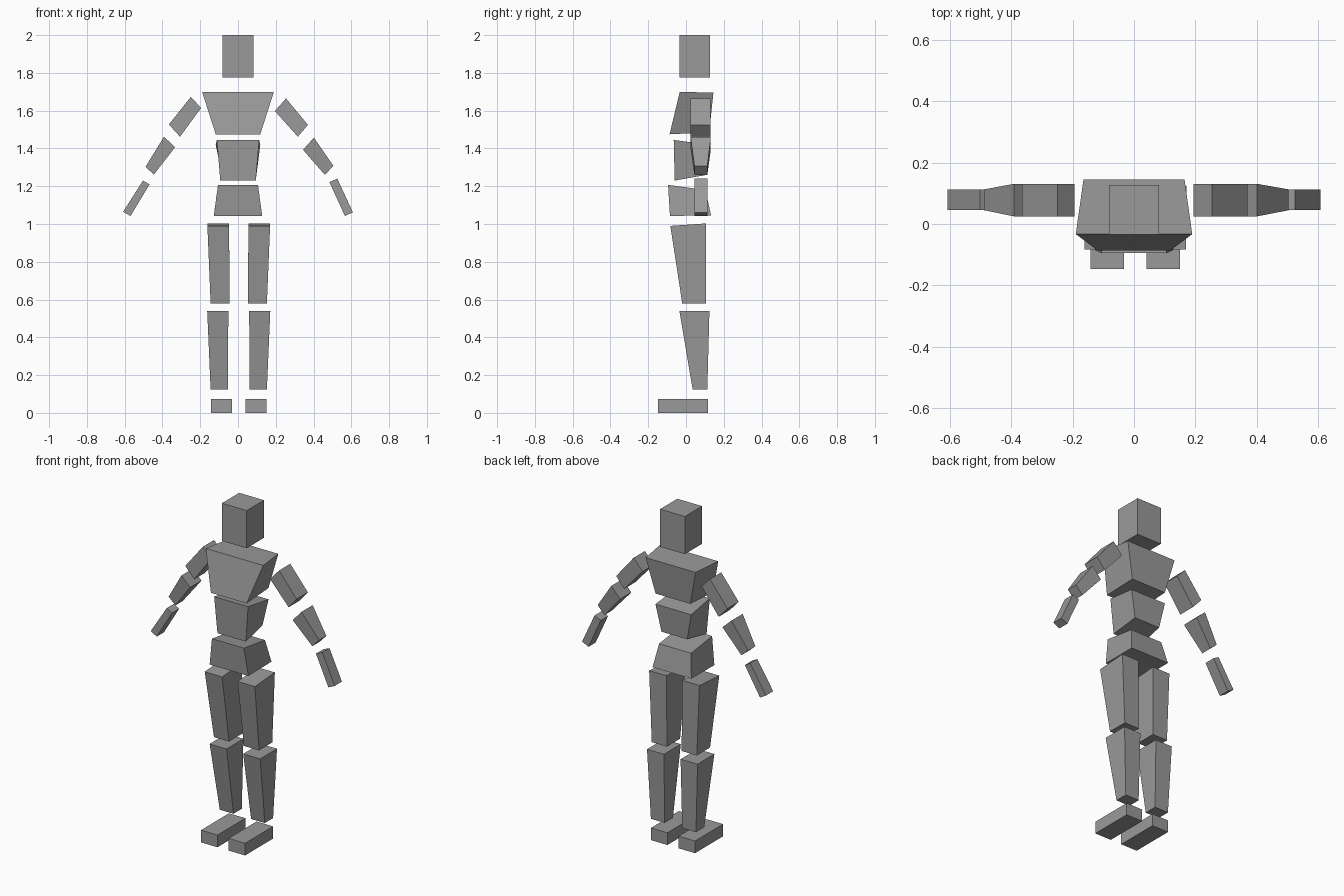
import bpy
import bmesh

if "Cube" in bpy.data.objects:
    bpy.data.objects.remove(bpy.data.objects["Cube"])

grey = bpy.data.materials.new("mid grey")
grey.diffuse_color = (0.32, 0.32, 0.32, 1)
grey.use_nodes = True
grey.node_tree.nodes["Principled BSDF"].inputs["Base Color"].default_value = grey.diffuse_color


def hexahedron(name, ring_a, ring_b):
    """Six-sided block joining two four-point rings."""
    bm = bmesh.new()
    a = [bm.verts.new(p) for p in ring_a]
    b = [bm.verts.new(p) for p in ring_b]
    bm.faces.new(a)
    bm.faces.new(b)
    for i in range(4):
        j = (i + 1) % 4
        bm.faces.new((a[i], a[j], b[j], b[i]))
    bmesh.ops.recalc_face_normals(bm, faces=bm.faces)
    mesh = bpy.data.meshes.new(name)
    bm.to_mesh(mesh)
    bm.free()
    mesh.materials.append(grey)
    obj = bpy.data.objects.new(name, mesh)
    bpy.context.collection.objects.link(obj)
    return obj


def ring(cx, front, back):
    """Front and back edges, each given as (half width, y, z)."""
    (wf, yf, zf), (wb, yb, zb) = front, back
    return [(cx - wf, yf, zf), (cx + wf, yf, zf), (cx + wb, yb, zb), (cx - wb, yb, zb)]


# Head and torso: bottom front, bottom back, top front, top back
torso = {
    "head": ((.082, -.035, 1.775), (.082, .128, 1.775), (.082, -.035, 2.0), (.082, .128, 2.0)),
    "chest": ((.118, -.087, 1.475), (.115, .123, 1.485), (.19, -.033, 1.70), (.165, .145, 1.695)),
    "abdomen": ((.094, -.06, 1.23), (.085, .11, 1.26), (.112, -.065, 1.445), (.118, .12, 1.42)),
    "pelvis": ((.128, -.085, 1.043), (.128, .133, 1.045), (.106, -.095, 1.207), (.106, .103, 1.18)),
}
for name, (bf, bb, tf, tb) in torso.items():
    hexahedron(name, ring(0, bf, bb), ring(0, tf, tb))

# Legs, as (inner x, outer x, front y, back y, front z, back z) at bottom and top
legs = {
    "thigh": ((.049, .149, -.02, .105, .58, .58), (.051, .166, -.083, .105, .99, 1.003)),
    "shin": ((.058, .149, .035, .113, .125, .125), (.055, .167, -.035, .124, .54, .54)),
    "foot": ((.037, .146, -.147, .117, 0, 0), (.037, .146, -.147, .117, .073, .073)),
}
for side, s in (("left", 1), ("right", -1)):
    for name, ends in legs.items():
        rings = []
        for xi, xo, yf, yb, zf, zb in ends:
            cx, w = .004 + s * (xi + xo) / 2, (xo - xi) / 2
            rings.append(ring(cx, (w, yf, zf), (w, yb, zb)))
        hexahedron(f"{side}_{name}", *rings)


# Arms: upper end edge and lower end edge as (outer x, z, inner x, z)
arms = {
    "left_upper_arm": ((.254, 1.665, .195, 1.598), (.37, 1.525, .317, 1.462)),
    "left_forearm": ((.402, 1.457, .344, 1.393), (.505, 1.308, .46, 1.26)),
    "left_hand": ((.526, 1.24, .484, 1.222), (.608, 1.062, .566, 1.042)),
    "right_upper_arm": ((-.25, 1.672, -.195, 1.615), (-.366, 1.527, -.307, 1.462)),
    "right_forearm": ((-.392, 1.462, -.333, 1.407), (-.49, 1.302, -.445, 1.262)),
    "right_hand": ((-.503, 1.23, -.468, 1.21), (-.608, 1.065, -.569, 1.042)),
}
WIDE, NARROW = (.025, .131), (.045, .113)
depths = {"upper_arm": (WIDE, WIDE), "forearm": (WIDE, NARROW), "hand": (NARROW, NARROW)}
for name, ends in arms.items():
    rings = []
    for (xo, zo, xi, zi), (yf, yb) in zip(ends, depths[name.split("_", 1)[1]]):
        rings.append([(xo, yf, zo), (xi, yf, zi), (xi, yb, zi), (xo, yb, zo)])
    hexahedron(name, *rings)
